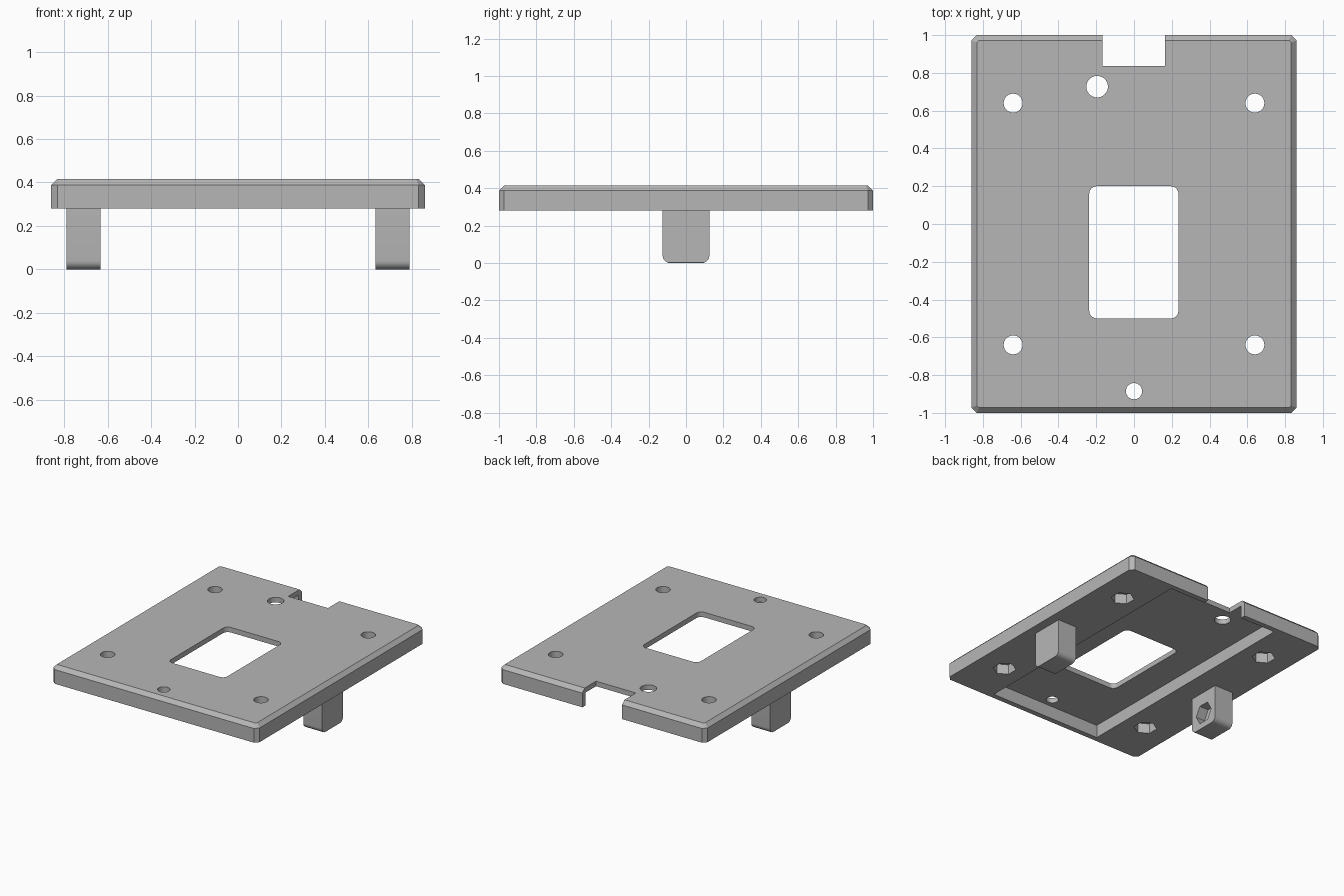
import bpy, bmesh, math
from mathutils import Matrix

cube = bpy.data.objects.get("Cube")
if cube:
    bpy.data.objects.remove(cube, do_unlink=True)

grey = bpy.data.materials.new("Plain grey")
grey.use_nodes = True
COLOUR = (0.47, 0.47, 0.47, 1)
grey.diffuse_color = COLOUR
grey.node_tree.nodes["Principled BSDF"].inputs["Base Color"].default_value = COLOUR

HALF_X, HALF_Y = 0.86, 1.0
BOTTOM, TOP, CHAMFER = 0.28, 0.415, 0.028
FLOOR = 0.377        # ceiling of the underside pocket
NUT, BOLT = 0.081, 0.05
ALONG_X = Matrix.Rotation(math.radians(90), 4, "Y")


def to_object(name, bm):
    bmesh.ops.recalc_face_normals(bm, faces=bm.faces)
    mesh = bpy.data.meshes.new(name)
    bm.to_mesh(mesh)
    bm.free()
    mesh.materials.append(grey)
    obj = bpy.data.objects.new(name, mesh)
    bpy.context.collection.objects.link(obj)
    return obj


def box_mesh(x0, x1, y0, y1, z0, z1):
    bm = bmesh.new()
    bmesh.ops.create_cube(bm, size=1)
    size = Matrix.Diagonal((x1 - x0, y1 - y0, z1 - z0, 1))
    place = Matrix.Translation(((x0 + x1) / 2, (y0 + y1) / 2, (z0 + z1) / 2))
    bm.transform(place @ size)
    return bm


def bevel(bm, rule, offset, segments=1):
    edges = [e for e in bm.edges if rule(*[v.co for v in e.verts])]
    bmesh.ops.bevel(bm, geom=edges, offset=offset, segments=segments,
                    profile=0.5, affect="EDGES", clamp_overlap=True)


def is_upright(a, b):
    return abs(a.z - b.z) > 0.05


def prism_cutter(radius, sides, length, place, turn=Matrix()):
    bm = bmesh.new()
    bmesh.ops.create_cone(bm, cap_ends=True, segments=sides,
                          radius1=radius, radius2=radius, depth=length)
    # Hexagon corners point along y
    start = Matrix.Rotation(math.radians(90), 4, "Z")
    first = min(bm.verts, key=lambda v: abs(math.atan2(v.co.y, v.co.x)))
    align = Matrix.Rotation(-math.atan2(first.co.y, first.co.x), 4, "Z")
    bm.transform(Matrix.Translation(place) @ turn @ start @ align)
    return to_object("cutter", bm)


def carve(obj, cutters):
    for cutter in cutters:
        cutter.hide_render = True
        mod = obj.modifiers.new("Cut", "BOOLEAN")
        mod.operation, mod.solver, mod.object = "DIFFERENCE", "EXACT", cutter
    graph = bpy.context.evaluated_depsgraph_get()
    graph.update()
    mesh = bpy.data.meshes.new_from_object(obj.evaluated_get(graph))
    obj.modifiers.clear()
    obj.data = mesh
    for cutter in cutters:
        bpy.data.objects.remove(cutter, do_unlink=True)
    bpy.ops.object.select_all(action="DESELECT")
    obj.select_set(True)
    bpy.context.view_layer.objects.active = obj
    bpy.ops.object.shade_smooth_by_angle(angle=math.radians(25))


# Base plate with chamfered corners and top rim
bm = box_mesh(-HALF_X, HALF_X, -HALF_Y, HALF_Y, BOTTOM, TOP)
bevel(bm, is_upright, CHAMFER)
bevel(bm, lambda a, b: min(a.z, b.z) > TOP - 0.001, CHAMFER)
plate = to_object("base_plate", bm)

# Underside pocket, rear notch and rounded central window
window = box_mesh(-0.237, 0.235, -0.5, 0.2, 0, 1)
bevel(window, is_upright, 0.04, 6)
cutters = [
    to_object("cutter", box_mesh(-0.467, 0.467, -0.96, 0.96, 0, FLOOR)),
    to_object("cutter", box_mesh(-0.167, 0.165, 0.837, 1.2, 0, 1)),
    to_object("cutter", window),
    prism_cutter(0.057, 40, 2, (-0.195, 0.727, 0)),
    prism_cutter(0.043, 40, 2, (0, -0.885, 0)),
]

# Corner bolt holes with hexagonal nut traps below
for sx in (-1, 1):
    for sy in (-1, 1):
        x, y = 0.64 * sx, 0.64 * sy
        cutters.append(prism_cutter(BOLT, 40, 2, (x, y, 0)))
        cutters.append(prism_cutter(NUT, 6, 0.15, (x, y, BOTTOM)))
carve(plate, cutters)

# Side posts with a cross hole and an inward nut trap
IN_X, OUT_X = 0.633, 0.79
for side, name in ((1, "left_post"), (-1, "right_post")):
    x0, x1 = sorted((IN_X * side, OUT_X * side))
    bm = box_mesh(x0, x1, -0.125, 0.125, 0, BOTTOM + 0.01)
    bevel(bm, lambda a, b: max(a.z, b.z) < 0.001 and abs(a.x - b.x) > 0.05, 0.04, 6)
    bevel(bm, lambda a, b: max(a.z, b.z) < 0.001 and
          min(a.x * side, b.x * side) > OUT_X - 0.001, 0.036)
    post = to_object(name, bm)
    carve(post, [
        prism_cutter(BOLT, 40, 1, (0.7 * side, 0, 0.115), ALONG_X),
        prism_cutter(NUT, 6, 0.15, (IN_X * side, 0, 0.115), ALONG_X),
    ])
